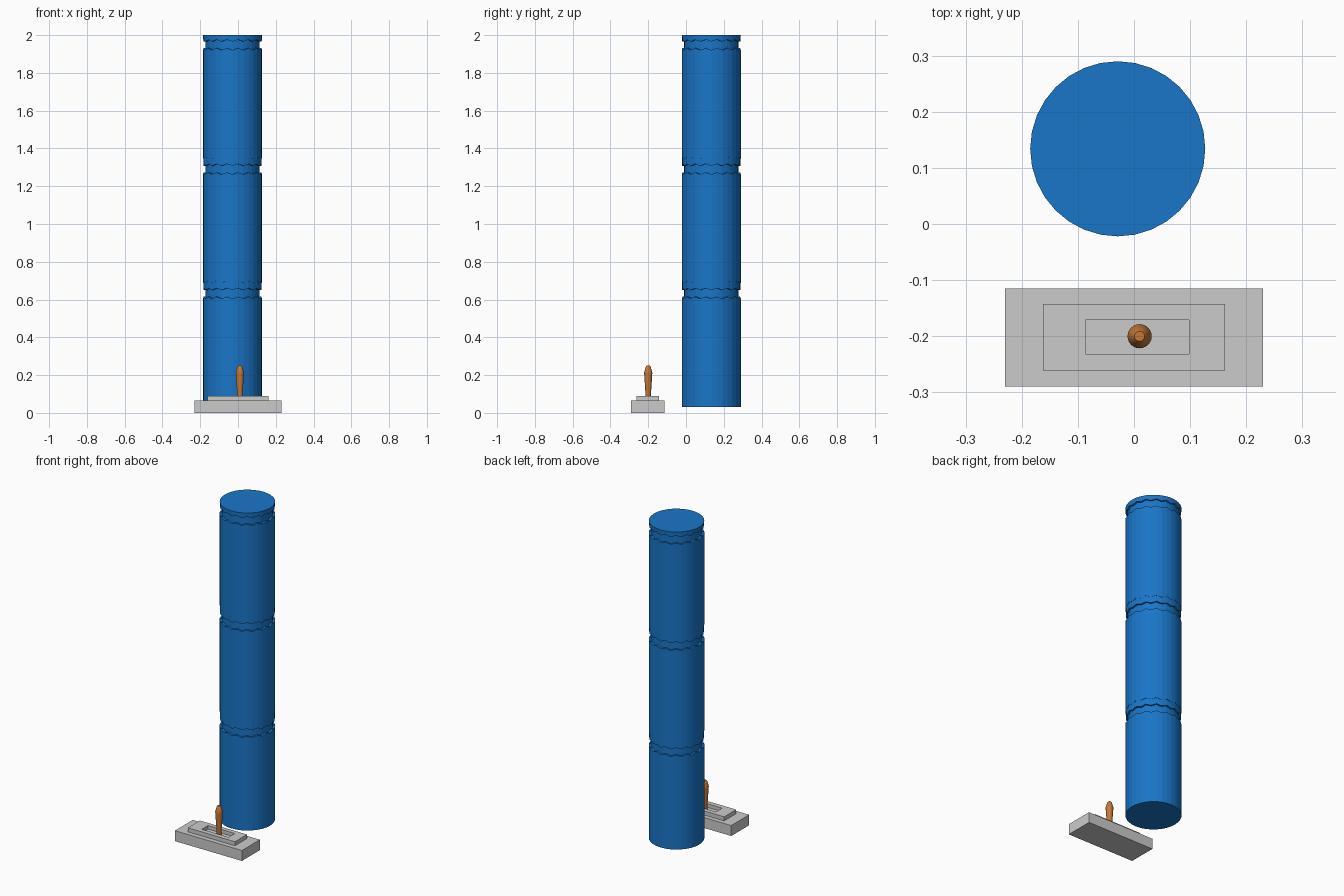
import bpy, bmesh, math

if "Cube" in bpy.data.objects:
    bpy.data.objects.remove(bpy.data.objects["Cube"])


def material(name, color):
    m = bpy.data.materials.new(name)
    m.diffuse_color = color
    m.use_nodes = True
    m.node_tree.nodes["Principled BSDF"].inputs["Base Color"].default_value = m.diffuse_color
    return m


def finish(name, bm, mat=None):
    bmesh.ops.recalc_face_normals(bm, faces=bm.faces)
    me = bpy.data.meshes.new(name)
    bm.to_mesh(me)
    bm.free()
    ob = bpy.data.objects.new(name, me)
    bpy.context.collection.objects.link(ob)
    if mat:
        me.materials.append(mat)
    return ob


def lathe(name, cx, cy, rings, n, mat):
    # rings: (radius, height, zigzag amplitude)
    bm = bmesh.new()
    loops = []
    for r, z, amp in rings:
        loops.append([bm.verts.new((cx + r * math.cos(2 * math.pi * i / n),
                                    cy + r * math.sin(2 * math.pi * i / n),
                                    z + (amp if i % 2 else -amp)))
                      for i in range(n)])
    for a, b in zip(loops, loops[1:]):
        for i in range(n):
            j = (i + 1) % n
            bm.faces.new((a[i], a[j], b[j], b[i]))
    bm.faces.new(loops[0][::-1])
    bm.faces.new(loops[-1])
    return finish(name, bm, mat)


def rect(bm, x0, x1, y0, y1, z):
    return [bm.verts.new(p) for p in ((x0, y0, z), (x1, y0, z), (x1, y1, z), (x0, y1, z))]


def stacked_rects(name, rects):
    # bridges successive rectangles and caps both ends
    bm = bmesh.new()
    loops = [rect(bm, *r) for r in rects]
    for a, b in zip(loops, loops[1:]):
        for i in range(4):
            j = (i + 1) % 4
            bm.faces.new((a[i], a[j], b[j], b[i]))
    bm.faces.new(loops[0][::-1])
    bm.faces.new(loops[-1])
    return finish(name, bm)


blue = material("blue", (0.01, 0.18, 0.58, 1))
copper = material("copper", (0.55, 0.19, 0.04, 1))

# Tall column with zigzag-edged grooves and a thin band above each groove
R, GROOVE, BAND, AMP = 0.156, 0.144, 0.1545, 0.005
rings = [(R, 0.03, 0)]
for z in (0.61, 1.268, 1.926):
    rings += [(R, z, AMP), (GROOVE, z, AMP),
              (GROOVE, z + 0.045, AMP), (BAND, z + 0.045, AMP)]
    if z < 1.9:
        rings += [(BAND, z + 0.083, AMP), (R, z + 0.083, AMP)]
rings.append((R, 2.0, 0))
lathe("column", -0.029, 0.134, rings, 32, blue)

# Switch base: stepped plinth with a slot sunk into the upper plate
outer = (-0.23, 0.23, -0.29, -0.115)
plate = (-0.162, 0.162, -0.261, -0.143)
slot = (-0.086, 0.098, -0.232, -0.171)
stacked_rects("switch_base", [
    (*outer, 0), (*outer, 0.065), (*plate, 0.065),
    (*plate, 0.09), (*slot, 0.09), (*slot, 0.068)])

# Lever handle standing in the slot
lever = lathe("lever", 0.01, -0.2, [
    (0.013, 0.066, 0), (0.0145, 0.10, 0), (0.0215, 0.208, 0),
    (0.0215, 0.214, 0), (0.013, 0.244, 0), (0.009, 0.25, 0)], 24, copper)
bpy.context.view_layer.objects.active = lever
lever.select_set(True)
bpy.ops.object.shade_smooth_by_angle(angle=math.radians(30))
